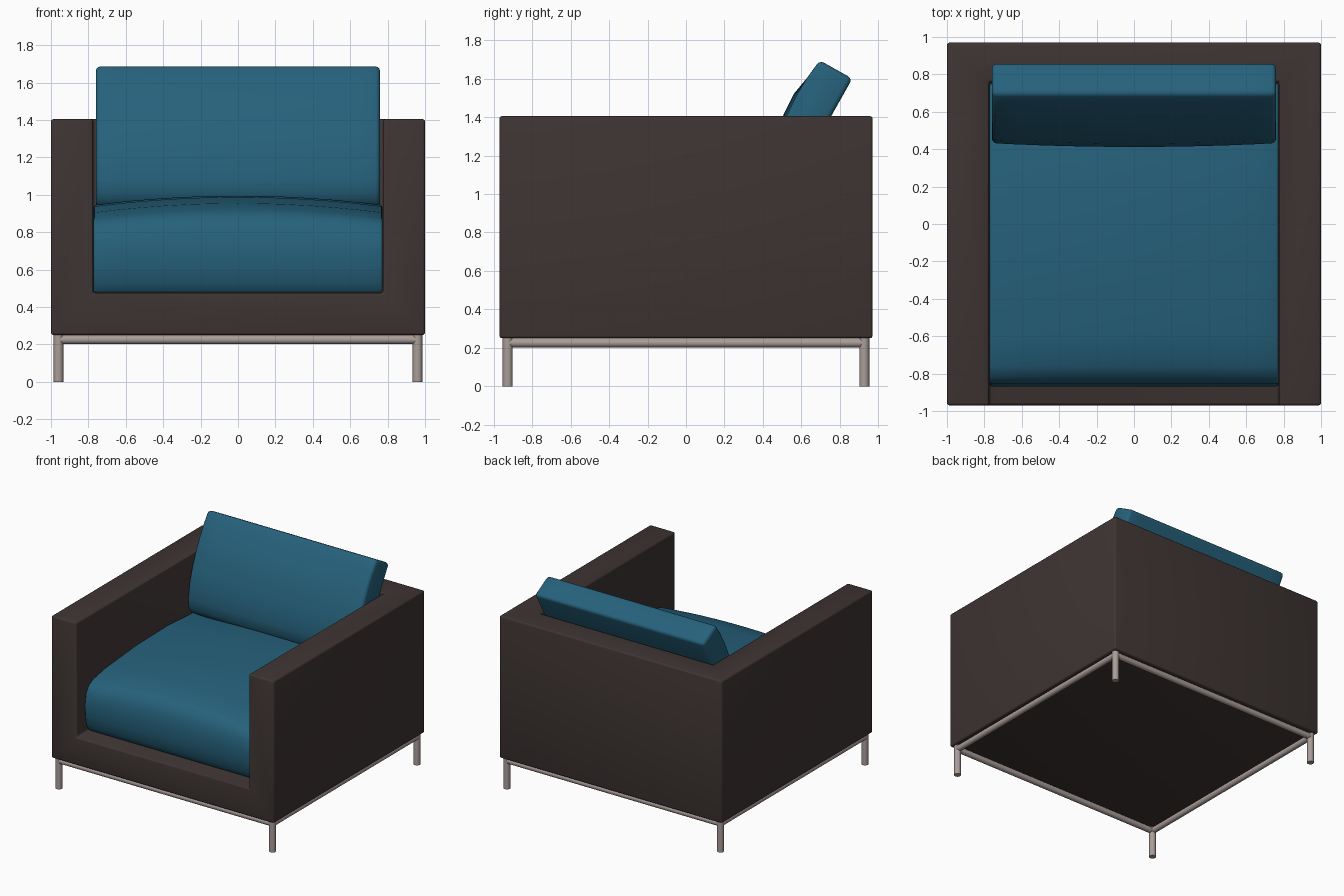
import bpy, bmesh
from mathutils import Vector

if "Cube" in bpy.data.objects:
    bpy.data.objects.remove(bpy.data.objects["Cube"])


def material(name, rgb):
    m = bpy.data.materials.new(name)
    m.diffuse_color = (*rgb, 1)
    m.use_nodes = True
    m.node_tree.nodes["Principled BSDF"].inputs["Base Color"].default_value = m.diffuse_color
    return m


BROWN = material("dark brown leather", (0.048, 0.035, 0.033))
TEAL = material("teal fabric", (0.019, 0.12, 0.2))
METAL = material("brushed metal", (0.40, 0.34, 0.315))


def finish(ob, mat, bevel=0.0, segments=3):
    """Assign colour, round the sharp edges, shade smooth."""
    if mat:
        ob.data.materials.clear()
        ob.data.materials.append(mat)
    if bevel:
        b = ob.modifiers.new("bevel", "BEVEL")
        b.width, b.segments = bevel, segments
        b.limit_method, b.angle_limit = "ANGLE", 0.75
    bpy.ops.object.select_all(action="DESELECT")
    bpy.context.view_layer.objects.active = ob
    ob.select_set(True)
    for mod in list(ob.modifiers):
        bpy.ops.object.modifier_apply(modifier=mod.name)
    bpy.ops.object.shade_smooth_by_angle(angle=0.7)
    return ob


def box(name, lo, hi):
    lo, hi = Vector(lo), Vector(hi)
    bpy.ops.mesh.primitive_cube_add(size=1, location=(lo + hi) / 2)
    ob = bpy.context.object
    ob.name = name
    ob.scale = hi - lo
    bpy.ops.object.transform_apply(location=True, rotation=False, scale=True)
    return ob


def tube(name, a, b, r):
    a, b = Vector(a), Vector(b)
    d = b - a
    bpy.ops.mesh.primitive_cylinder_add(vertices=20, radius=r, depth=d.length, location=(a + b) / 2)
    ob = bpy.context.object
    ob.name = name
    ob.rotation_euler = d.to_track_quat("Z", "Y").to_euler()
    return finish(ob, METAL)


def cushion(name, profile, half_width, bulge, bevel, n=12):
    """Loft a (y, z) profile along x; bulge(y, z, c) moves points by crown c."""
    bm = bmesh.new()
    rings = []
    for i in range(n + 1):
        u = 2 * i / n - 1
        c = 1 - u * u
        rings.append([bm.verts.new((u * half_width, *bulge(y, z, c))) for y, z in profile])
    k = len(profile)
    for r, s in zip(rings, rings[1:]):
        for j in range(k):
            bm.faces.new((r[j], r[(j + 1) % k], s[(j + 1) % k], s[j]))
    bm.faces.new(rings[0])
    bm.faces.new(rings[-1][::-1])
    bmesh.ops.recalc_face_normals(bm, faces=bm.faces)
    me = bpy.data.meshes.new(name)
    bm.to_mesh(me)
    bm.free()
    ob = bpy.data.objects.new(name, me)
    bpy.context.collection.objects.link(ob)
    return finish(ob, TEAL, bevel)


# Upholstered shell: block with the seat space cut out
shell = box("armchair_shell", (-1, -0.97, 0.25), (1, 0.97, 1.405))
cutter = box("seat_space_cutter", (-0.775, -1.5, 0.475), (0.775, 0.76, 2))
cutter.hide_render = True
cut = shell.modifiers.new("seat space", "BOOLEAN")
cut.operation, cut.object, cut.solver = "DIFFERENCE", cutter, "EXACT"
finish(shell, BROWN, 0.014)
bpy.data.objects.remove(cutter)

# Seat cushion with rounded front and crowned top
seat_profile = [(0.75, 0.477), (-0.82, 0.477), (-0.85, 0.53), (-0.866, 0.62), (-0.868, 0.71),
                (-0.855, 0.79), (-0.82, 0.845), (-0.76, 0.875), (-0.6, 0.905), (-0.2, 0.938),
                (0.2, 0.945), (0.5, 0.925), (0.75, 0.89)]
cushion("seat_cushion", seat_profile, 0.772,
        lambda y, z, c: (y, z + 0.05 * c * max(0, min(1, (z - 0.7) / 0.2))), 0.012)

# Leaning back cushion, front slightly bulged
back_profile = [(0.47, 0.94), (0.435, 1.0), (0.432, 1.08), (0.45, 1.2), (0.485, 1.31), (0.53, 1.42),
                (0.58, 1.52), (0.63, 1.605), (0.695, 1.695), (0.865, 1.60), (0.755, 1.405),
                (0.69, 1.25), (0.65, 1.1), (0.62, 0.93)]
cushion("back_cushion", back_profile, 0.76,
        lambda y, z, c: (y - (0.02 * c if y < 0.6 and z < 1.55 else 0), z), 0.025)

# Metal frame: four legs and the rails between them
X, Y, RZ = 0.96, 0.927, 0.226
for s in (-1, 1):
    side = "left" if s < 0 else "right"
    end = "front" if s < 0 else "back"
    for t, e in ((-1, "front"), (1, "back")):
        tube(f"{e}_{side}_leg", (s * X, t * Y, 0), (s * X, t * Y, 0.255), 0.026)
    tube(f"{side}_rail", (s * X, -Y, RZ), (s * X, Y, RZ), 0.024)
    tube(f"{end}_rail", (-X, s * Y, RZ), (X, s * Y, RZ), 0.024)
